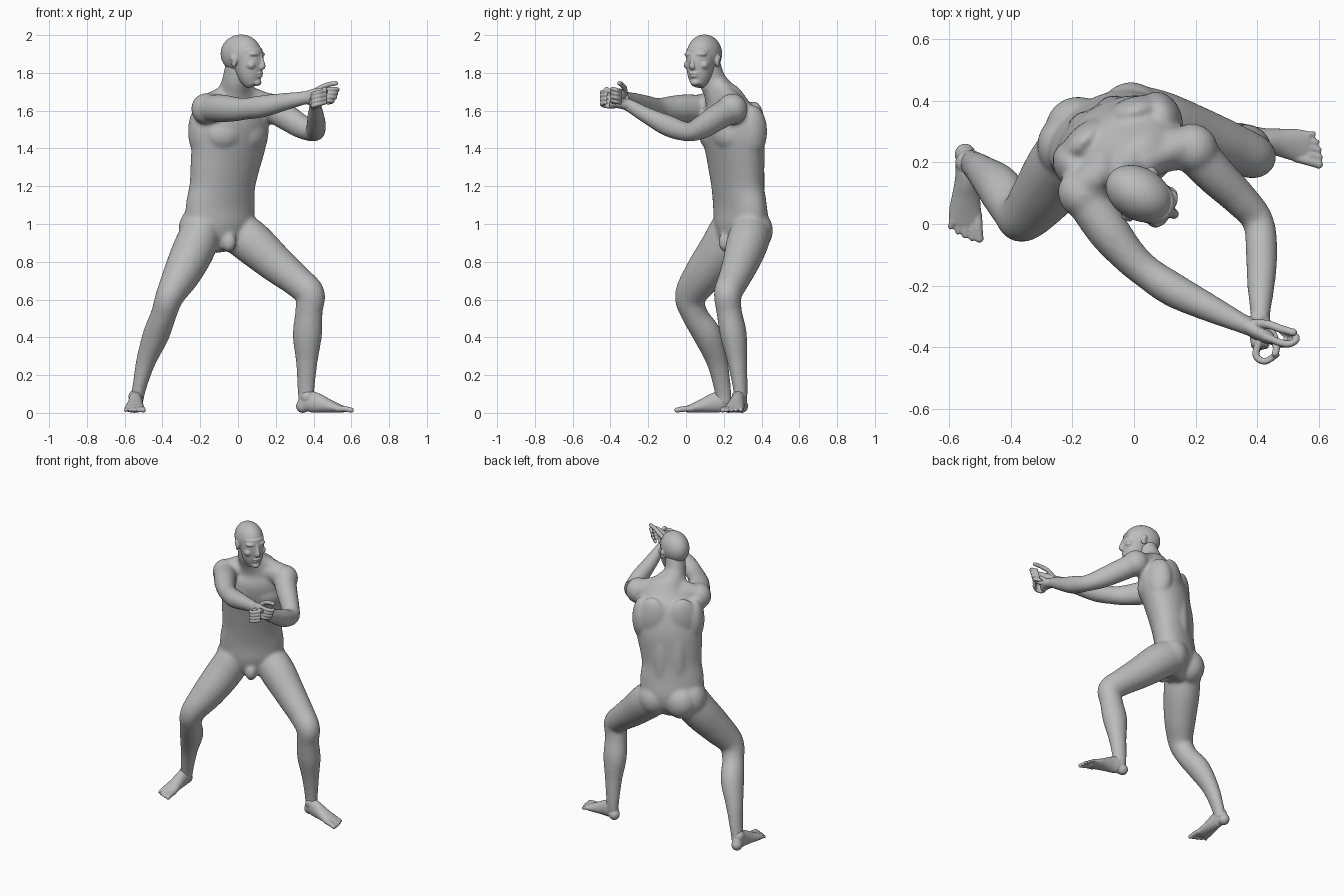
import bpy, bmesh, math
from mathutils import Vector, Matrix

cube = bpy.data.objects.get("Cube")
if cube:
    bpy.data.objects.remove(cube, do_unlink=True)

skin = bpy.data.materials.new("matte grey")
skin.use_nodes = True
skin.diffuse_color = (0.5, 0.5, 0.5, 1)
bsdf = next(n for n in skin.node_tree.nodes if n.type == 'BSDF_PRINCIPLED')
bsdf.inputs["Base Color"].default_value = (0.5, 0.5, 0.5, 1)
bsdf.inputs["Roughness"].default_value = 0.7


def tube(bm, sections, front=(0, 0, 1), sides=24, steps=6):
    """Loft ellipses (x, y, z, half width[, half depth]) along a smooth path."""
    s = [Vector(p if len(p) == 5 else (*p, p[3])) for p in sections]
    s = [s[0] * 2 - s[1]] + s + [s[-1] * 2 - s[-2]]
    path = []
    for i in range(1, len(s) - 2):
        p0, p1, p2, p3 = s[i - 1:i + 3]
        for k in range(steps):
            t = k / steps
            path.append(0.5 * (2 * p1 + (p2 - p0) * t + (2 * p0 - 5 * p1 + 4 * p2 - p3) * t * t
                               + (3 * p1 - p0 - 3 * p2 + p3) * t ** 3))
    path.append(s[-2])
    rings = []
    for i, p in enumerate(path):
        tan = (path[min(i + 1, len(path) - 1)] - path[max(i - 1, 0)])
        tan = Vector(tan[:3]).normalized()
        side = tan.cross(Vector(front)).normalized()
        fwd = side.cross(tan)
        c = Vector(p[:3])
        rings.append([bm.verts.new(c + side * p[3] * math.cos(a) + fwd * p[4] * math.sin(a))
                      for a in (2 * math.pi * j / sides for j in range(sides))])
    for r, q in zip(rings, rings[1:]):
        for j in range(sides):
            k = (j + 1) % sides
            bm.faces.new((r[j], r[k], q[k], q[j]))
    bm.faces.new(rings[0][::-1])
    bm.faces.new(rings[-1])


def ball(bm, c, r, turn=0):
    """Ellipsoid with radii r, turned about z."""
    r = r if isinstance(r, tuple) else (r, r, r)
    m = Matrix.Translation(c) @ Matrix.Rotation(math.radians(turn), 4, 'Z') @ Matrix.Diagonal((*r, 1))
    bmesh.ops.create_icosphere(bm, subdivisions=4, radius=1, matrix=m)


def finger(bm, pts, r):
    """Tapered finger or toe with round ends."""
    n = len(pts) - 1
    tube(bm, [(*p, r * (1 - 0.2 * i / n)) for i, p in enumerate(pts)], (0.1, 0.05, 1), 10, 4)
    ball(bm, pts[0], r)
    ball(bm, pts[-1], r * 0.82)


def finish(bm, name, voxel, smooth, loc=(0, 0, 0), turn=0):
    """Fuse the overlapping shapes into one smooth skin."""
    bmesh.ops.recalc_face_normals(bm, faces=bm.faces)
    me = bpy.data.meshes.new(name)
    bm.to_mesh(me)
    bm.free()
    ob = bpy.data.objects.new(name, me)
    bpy.context.collection.objects.link(ob)
    ob.location, ob.rotation_euler = loc, (0, 0, math.radians(turn))
    me.materials.append(skin)
    me.shade_smooth()
    rm = ob.modifiers.new("fuse", 'REMESH')
    rm.mode, rm.voxel_size, rm.use_smooth_shade = 'VOXEL', voxel, True
    sm = ob.modifiers.new("soften", 'SMOOTH')
    sm.factor, sm.iterations = 0.5, smooth


# ---- body: torso, neck, arms and legs ----
TURN = 30
F = Vector((0.5, -0.866, 0))
L = Vector((0.866, 0.5, 0))
UP = Vector((0, 0, 1))
body = bmesh.new()
tube(body, [(-.075, .275, .86, .06, .06), (-.088, .287, .93, .165, .105), (-.098, .292, 1.0, .195, .121),
            (-.093, .285, 1.1, .200, .117), (-.083, .274, 1.2, .188, .12), (-.07, .266, 1.3, .197, .13),
            (-.053, .258, 1.4, .208, .14), (-.033, .24, 1.5, .212, .14), (-.018, .222, 1.58, .19, .128),
            (-.012, .202, 1.65, .14, .094), (-.018, .168, 1.71, .082, .08), (-.013, .135, 1.77, .067, .073),
            (.0, .115, 1.86, .062, .066)], F, 32)

# shoulder girdle and the slopes up to the neck
tube(body, [(-.165, .1, 1.615, .07), (-.09, .165, 1.635, .07), (-.01, .2, 1.645, .072),
            (.09, .235, 1.635, .07), (.185, .25, 1.615, .07)])
tube(body, [(-.16, .13, 1.645, .045), (-.075, .165, 1.685, .048), (-.018, .155, 1.735, .06),
            (.06, .215, 1.685, .048), (.165, .255, 1.645, .045)])
chest = Vector((-.038, .242, 0))
loin = Vector((-.078, .275, 1.2))
for s in (-1, 1):
    ball(body, chest + L * .09 * s + F * .082 + UP * 1.475, (.092, .055, .08), TURN + 18 * s)     # pectoral
    ball(body, chest + L * .095 * s - F * .085 + UP * 1.51, (.095, .05, .14), TURN - 14 * s)      # shoulder blade
    ball(body, chest + L * .165 * s - F * .03 + UP * 1.49, (.062, .085, .14), TURN)               # side of back
    ball(body, loin + L * .05 * s - F * .083, (.055, .042, .24), TURN)                            # lower back
# buttocks and hips
ball(body, (-.183, .31, .965), (.105, .103, .112), TURN)
ball(body, (-.01, .358, .965), (.103, .102, .112), TURN)
ball(body, (-.212, .245, .97), (.1, .11, .125), TURN)
ball(body, (-.05, .215, .905), (.04, .045, .055), TURN)

# arms
ball(body, (-.168, .097, 1.61), (.077, .083, .083), 40)
ball(body, (.192, .245, 1.608), (.079, .083, .083), 40)
tube(body, [(-.165, .1, 1.612, .072), (-.085, -.02, 1.612, .069, .074), (-.02, -.1, 1.608, .059, .066),
            (.04, -.155, 1.61, .054, .058), (.13, -.215, 1.623, .056, .059), (.25, -.275, 1.648, .045, .047),
            (.355, -.325, 1.668, .032, .036), (.39, -.34, 1.673, .03, .036)])
tube(body, [(.185, .245, 1.61, .073), (.265, .158, 1.56, .066, .07), (.34, .085, 1.513, .058, .063),
            (.402, .01, 1.488, .051), (.414, -.09, 1.518, .052, .057), (.412, -.2, 1.571, .045),
            (.41, -.29, 1.622, .033, .036), (.41, -.325, 1.637, .03, .034)])

# legs
RF, LF = (-.15, -1, .1), (.95, -.3, .1)
tube(body, [(-.15, .285, 1.06, .06, .07), (-.185, .25, .98, .1, .115), (-.232, .19, .87, .112, .118),
            (-.295, .098, .74, .1, .105), (-.36, .025, .62, .076, .085), (-.394, .046, .52, .068, .07),
            (-.435, .114, .41, .07, .076), (-.488, .165, .27, .052, .057), (-.523, .193, .13, .037, .046),
            (-.54, .203, .04, .034, .042)], RF)
tube(body, [(-.06, .345, 1.05, .06, .07), (-.01, .347, .97, .1, .11), (.075, .325, .9, .11, .115),
            (.2, .288, .79, .095, .1), (.31, .25, .70, .082, .085), (.38, .222, .63, .074, .08),
            (.376, .228, .54, .067, .073), (.367, .252, .41, .07, .078), (.364, .272, .27, .052, .058),
            (.36, .287, .13, .038, .046), (.36, .289, .04, .034, .042)], LF)
ball(body, (-.372, -.014, .6), (.045, .042, .055))
ball(body, (.412, .208, .635), (.042, .045, .055))
finish(body, "body", .009, 14)

# ---- head, modelled facing forward then turned ----
head = bmesh.new()
ball(head, (0, .016, .03), (.085, .115, .102))
tube(head, [(0, -.02, .05, .074, .084), (0, -.028, -.01, .074, .084), (0, -.035, -.06, .068, .074),
            (0, -.046, -.105, .055, .058), (0, -.06, -.138, .034, .038)], (0, -1, 0))
tube(head, [(0, -.1, .024, .01, .012), (0, -.112, -.012, .011, .013), (0, -.117, -.038, .017, .014),
            (0, -.104, -.05, .014, .008)], (0, -1, .2), 12)
ball(head, (0, -.099, -.073), (.027, .015, .008))
ball(head, (0, -.096, -.089), (.023, .015, .008))
ball(head, (0, -.084, -.122), (.026, .02, .018))
for s in (-1, 1):
    ball(head, (.034 * s, -.085, .028), (.034, .022, .013), 18 * s)   # brow
    ball(head, (.032 * s, -.085, .001), (.018, .016, .011))           # eye
    ball(head, (.046 * s, -.068, -.03), (.026, .03, .024), 20 * s)    # cheekbone
    ball(head, (.083 * s, .012, -.01), (.01, .021, .034), 20 * s)     # ear
    ball(head, (.086 * s, .018, .006), (.012, .016, .018), 20 * s)
finish(head, "head", .0045, 7, (.03, .09, 1.871), 60)

# ---- hands, clasped in front ----
hand = bmesh.new()
tube(hand, [(.335, -.316, 1.665, .024, .029), (.37, -.333, 1.67, .026, .036), (.41, -.355, 1.675, .026, .043),
            (.445, -.374, 1.675, .02, .044)])
for k in range(4):
    z = 1.708 - .021 * k
    reach = (.014, .006, 0, -.014)[k]
    finger(hand, [(.43, -.368, z), (.482 + reach, -.39, z + .006), (.515 + reach, -.372, z + .004),
                  (.492 + reach, -.347, z - .004)], .0128)
finger(hand, [(.385, -.325, 1.685), (.43, -.325, 1.717), (.475, -.34, 1.737), (.517, -.352, 1.745)], .0155)
finish(hand, "right_hand", .004, 4)

hand = bmesh.new()
tube(hand, [(.41, -.27, 1.611, .028, .03), (.41, -.31, 1.63, .032, .03), (.412, -.355, 1.642, .038, .03),
            (.408, -.4, 1.652, .028, .04)])
for k in range(4):
    z = 1.622 + .021 * k
    finger(hand, [(.404, -.385, z), (.396, -.428, z + .003), (.425, -.446, z + .012),
                  (.462, -.425, z + .02)], .0128)
finger(hand, [(.425, -.325, 1.64), (.452, -.36, 1.668), (.462, -.4, 1.7), (.458, -.42, 1.715)], .0145)
finish(hand, "left_hand", .004, 4)

# ---- feet; m is the side of the big toe ----
for name, loc, turn, m in (("right_foot", (-.548, .225, 0), 0, 1), ("left_foot", (.343, .295, 0), 78, -1)):
    foot = bmesh.new()
    ball(foot, (0, .0, .036), (.034, .036, .036))
    tube(foot, [(.002 * m, .008, .038, .03, .036), (.006 * m, -.035, .058, .037, .056),
                (.006 * m, -.08, .052, .039, .052), (.003 * m, -.13, .039, .045, .039),
                (0, -.18, .027, .052, .027), (-.002 * m, -.225, .018, .052, .016)])
    ball(foot, (.008 * m, -.026, .085), (.04, .04, .04))    # ankle bones
    for i in range(5):
        x = (.042 - .021 * i) * m
        tip = (-.272, -.27, -.262, -.25, -.234)[i]
        finger(foot, [(x * .9, -.195, .022), (x, (tip - .2) / 2, .021), (x * 1.1, tip, .0145)],
               (.0175, .0135, .013, .0125, .0125)[i])
    finish(foot, name, .005, 4, loc, turn)
